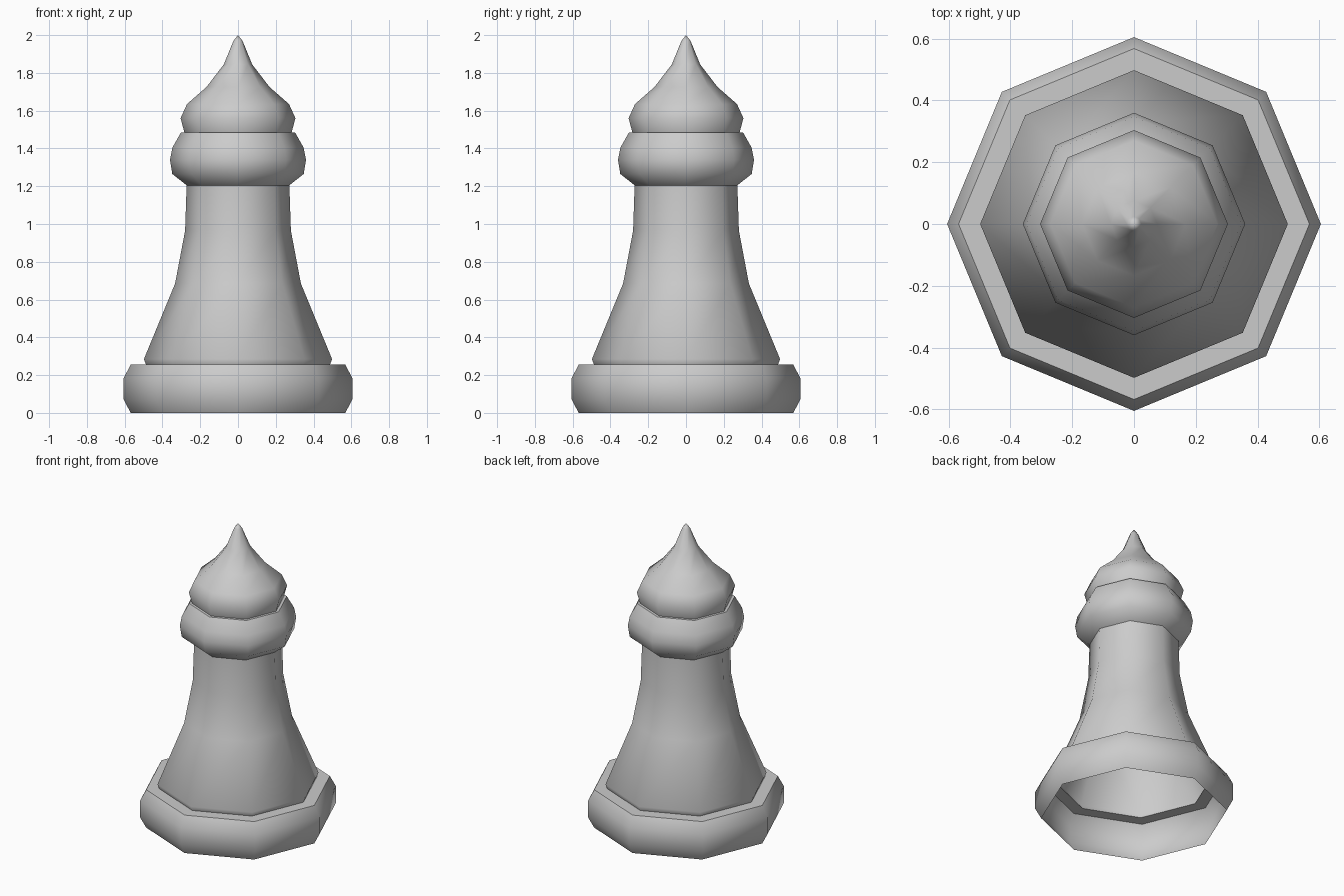
import bpy, bmesh
from math import cos, sin, tau, radians

if "Cube" in bpy.data.objects:
    bpy.data.objects.remove(bpy.data.objects["Cube"])

SIDES = 8


def lathe(name, profile):
    """Revolve (radius, height) points into an eight-sided open shell."""
    bm = bmesh.new()
    rings = []
    for r, z in profile:
        if r == 0:
            rings.append([bm.verts.new((0, 0, z))] * SIDES)
        else:
            rings.append([bm.verts.new((r * cos(tau * i / SIDES), r * sin(tau * i / SIDES), z))
                          for i in range(SIDES)])
    for low, high in zip(rings, rings[1:]):
        for i in range(SIDES):
            j = (i + 1) % SIDES
            corners = dict.fromkeys((low[i], low[j], high[j], high[i]))
            bm.faces.new(list(corners))
    mesh = bpy.data.meshes.new(name)
    bm.to_mesh(mesh)
    bm.free()
    obj = bpy.data.objects.new(name, mesh)
    bpy.context.collection.objects.link(obj)
    bpy.ops.object.select_all(action='DESELECT')
    obj.select_set(True)
    bpy.context.view_layer.objects.active = obj
    bpy.ops.object.shade_smooth_by_angle(angle=radians(55))
    return obj


# Hollow foot ring with a ledge on top, open underneath
lathe("base", [(0.568, 0), (0.605, 0.07), (0.605, 0.185), (0.568, 0.255), (0.487, 0.255)])

# Flared column
lathe("body", [(0.487, 0.255), (0.498, 0.285), (0.333, 0.685), (0.28, 0.965), (0.272, 1.205)])

# Rounded collar with a small ledge on top
lathe("collar", [(0.272, 1.205), (0.348, 1.265), (0.36, 1.34), (0.347, 1.405),
                 (0.302, 1.485), (0.284, 1.485)])

# Pointed cap
lathe("finial", [(0.284, 1.485), (0.304, 1.56), (0.27, 1.635), (0.167, 1.725),
                 (0.075, 1.845), (0.024, 1.97), (0, 2.0)])
